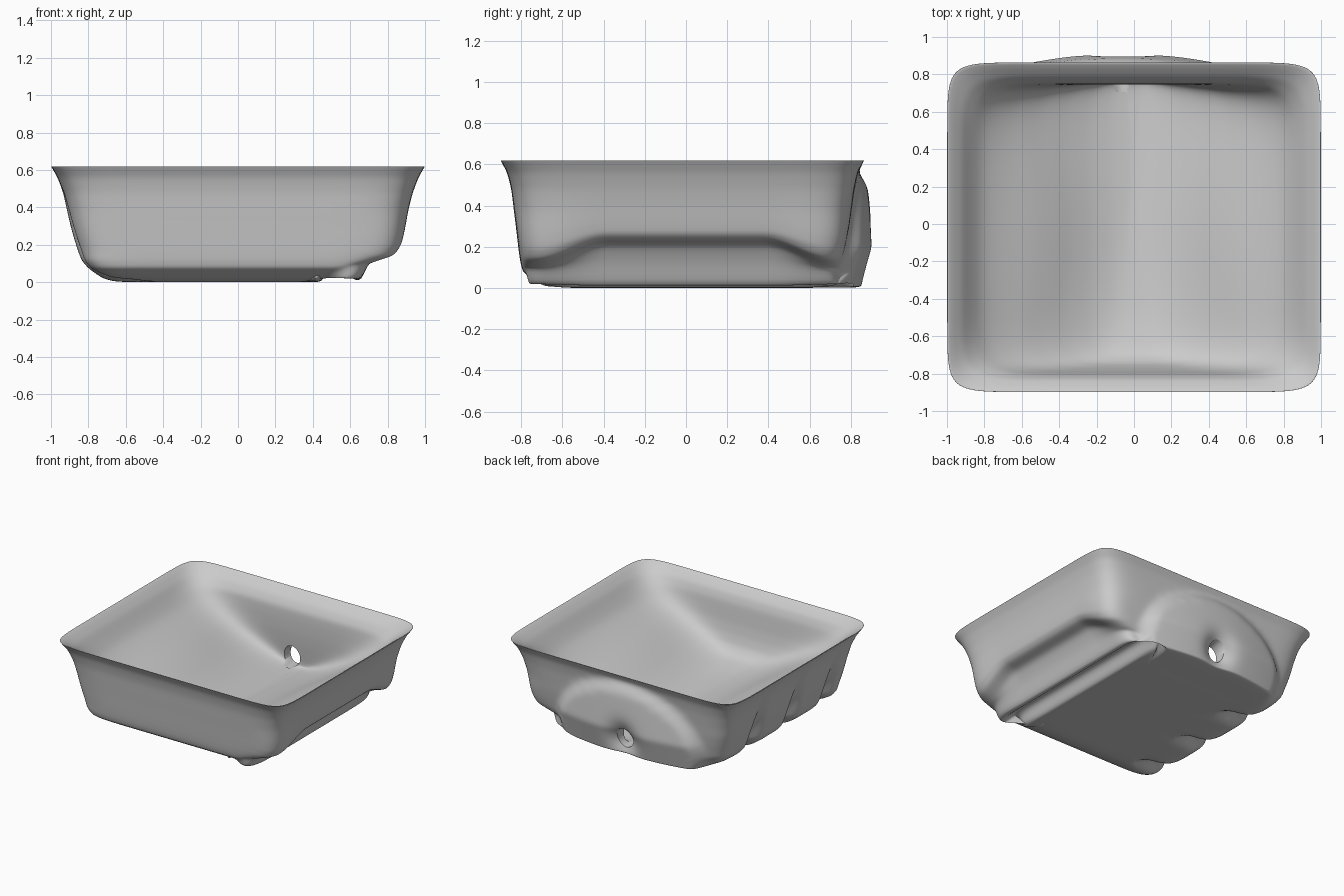
import bpy, bmesh, math

if "Cube" in bpy.data.objects:
    bpy.data.objects.remove(bpy.data.objects["Cube"])

N = 240  # points around each ring


def mix(a, b, t):
    return a + (b - a) * t


def smooth(a, b, v):
    t = max(0.0, min(1.0, (v - a) / (b - a)))
    return t * t * (3 - 2 * t)


def ring_point(a, xl, xr, yf, yb, n):
    c, s = math.cos(a), math.sin(a)
    r = (abs(c) ** n + abs(s) ** n) ** (-1 / n)
    cy, hy = (yf + yb) / 2, (yb - yf) / 2
    return c * r * (xr if c > 0 else xl), cy + s * r * hy, c * r


def densify(rows):
    # add a halfway ring between each pair
    out = []
    for a, b in zip(rows, rows[1:]):
        out += [a, tuple(mix(p, q, .5) for p, q in zip(a, b))]
    return out + [rows[-1]]


# Outer rings: left x, right x, front y, back y, z, right-side z, right-side z at the ends, corner exponent
OUTER = densify([
    (1.0, 1.0, -.90, .865, .62, .62, .62, 13),
    (.995, .995, -.896, .861, .612, .612, .612, 13),
    (.965, .965, -.868, .835, .56, .56, .56, 12),
    (.935, .935, -.848, .818, .48, .48, .48, 11),
    (.913, .913, -.836, .805, .38, .40, .38, 10),
    (.895, .895, -.826, .795, .30, .32, .26, 10),
    (.875, .88, -.818, .783, .23, .265, .19, 10),
    (.855, .85, -.81, .77, .165, .235, .14, 10),
    (.835, .755, -.802, .755, .115, .215, .11, 11),
    (.80, .705, -.79, .735, .075, .13, .095, 12),
    (.76, .66, -.74, .71, .045, .012, .02, 13),
    (.72, .62, -.69, .68, .02, .012, .02, 13),
    (.67, .535, -.63, .64, .006, .10, .10, 13),
    (.62, .485, -.58, .60, .002, .085, .085, 13),
    (.57, .45, -.54, .56, .001, .004, .004, 13),
    (.48, .40, -.46, .48, 0, 0, 0, 10),
    (.2, .2, -.2, .2, 0, 0, 0, 8),
])

# Inner rings: half x, front y, back y, z, corner exponent
INNER = densify([
    (.992, -.892, .857, .619, 13),
    (.965, -.868, .83, .60, 12),
    (.92, -.83, .785, .56, 10),
    (.875, -.806, .75, .50, 8),
    (.81, -.795, .745, .42, 6.5),
    (.71, -.785, .745, .325, 5.5),
    (.58, -.77, .75, .235, 5),
    (.43, -.745, .757, .16, 4.5),
    (.28, -.69, .763, .10, 4),
    (.15, -.50, .762, .065, 3.5),
    (.06, -.15, .70, .05, 2.5),
])


def outer_ring(row, i):
    xl, xr, yf, yb, z0, zr, ze, n = row
    pts = []
    for k in range(N):
        x, y, nx = ring_point(2 * math.pi * k / N, xl, xr, yf, yb, n)
        z = z0
        # recessed panel and bottom bar along the right side
        w = smooth(.72, .94, nx)
        mid = 1 - smooth(.38, .72, abs(y))
        z = mix(z, mix(ze, zr, mid), w)
        if 9.5 <= i <= 14:
            y *= mix(1, .77 / ((yb - yf) / 2), w)
        # three grooves down the left side
        if nx < -.6:
            g = sum(math.exp(-((y - c) / .06) ** 2) for c in (.35, -.11, -.56))
            g *= smooth(.6, .95, -nx)
            x += .11 * g * smooth(.52, .1, z0) * smooth(-.45, -.6, x)
            z += .05 * g * smooth(.1, .03, z0) * smooth(-.45, -.6, x)
        # rounded drain boss on the back, dimpled around the hole
        if i <= 13 and y > .4:
            u = ((x + .06) / .66) ** 2 + ((z - .1) / .47) ** 2
            target = .912 - .2 * (x + .06) ** 2 - .28 * max(0, .2 - z) - .1 * max(0, z - .2)
            b = smooth(0, .3, 1 - u) * smooth(.45, .66, y)
            if target > y:
                y = mix(y, target, b)
            d2 = (x + .06) ** 2 + (z - .13) ** 2
            y -= .08 * math.exp(-d2 / .012) * smooth(.7, .8, y)
        pts.append((x, y, z))
    return pts


def inner_ring(row):
    hx, yf, yb, z, n = row
    pts = []
    for k in range(N):
        x, y, _ = ring_point(2 * math.pi * k / N, hx, hx, yf, yb, n)
        # funnel walls pinch in toward the middle
        deep = smooth(.45, .2, z)
        x *= 1 - .2 * deep * (1 - min(1, abs(y) / .75) ** 2)
        pts.append((x, y, z + .03 * deep * (.7 - y)))
    return pts


# Basin: one closed skin from underside centre, up over the rim, into the funnel
rings = [outer_ring(r, i / 2) for i, r in enumerate(OUTER)][::-1] + [inner_ring(r) for r in INNER]
bm = bmesh.new()
loops = [[bm.verts.new(p) for p in ring] for ring in rings]
for a, b in zip(loops, loops[1:]):
    for k in range(N):
        j = (k + 1) % N
        bm.faces.new((a[k], a[j], b[j], b[k]))
for loop, centre in ((loops[0], (0, 0, 0)), (loops[-1], (0, .3, .055))):
    c = bm.verts.new(centre)
    for k in range(N):
        bm.faces.new((loop[k], loop[(k + 1) % N], c))
bmesh.ops.recalc_face_normals(bm, faces=bm.faces)
me = bpy.data.meshes.new("basin")
bm.to_mesh(me)
bm.free()
basin = bpy.data.objects.new("basin", me)
bpy.context.collection.objects.link(basin)
sub = basin.modifiers.new("smooth", 'SUBSURF')
sub.levels = sub.render_levels = 1

# Drain hole through the back wall
bpy.ops.mesh.primitive_cylinder_add(vertices=48, radius=1, depth=.5, location=(-.06, .955, .132),
                                    rotation=(math.pi / 2, 0, 0))
cutter = bpy.context.object
cutter.name = "drain_cutter"
cutter.scale = (.068, .08, 1)
cutter.hide_render = True
cut = basin.modifiers.new("drain", 'BOOLEAN')
cut.operation = 'DIFFERENCE'
cut.object = cutter
cut.solver = 'EXACT'

bpy.ops.object.select_all(action='DESELECT')
basin.select_set(True)
bpy.context.view_layer.objects.active = basin
for m in ("smooth", "drain"):
    bpy.ops.object.modifier_apply(modifier=m)
bpy.data.objects.remove(cutter)
bpy.ops.object.shade_smooth_by_angle(angle=math.radians(60))
